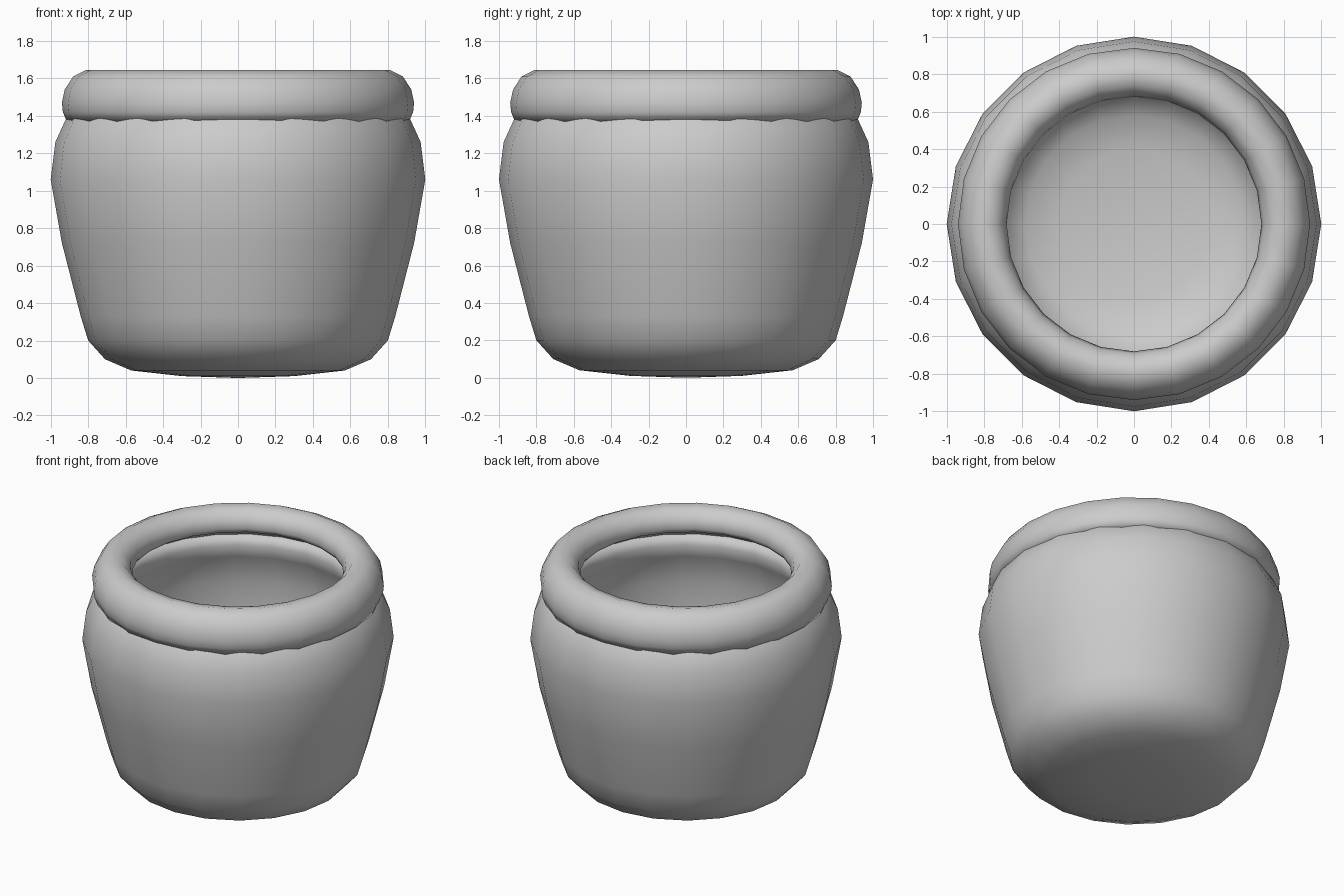
import bpy
import bmesh
import math

cube = bpy.data.objects.get("Cube")
if cube:
    bpy.data.objects.remove(cube, do_unlink=True)

grey = bpy.data.materials.new("plain_grey")
grey.use_nodes = True
colour = (0.6, 0.6, 0.6, 1)
grey.diffuse_color = colour
grey.node_tree.nodes["Principled BSDF"].inputs["Base Color"].default_value = colour


def lathe(name, profile, sides, closed=False):
    """Spin a radius/height profile around z into a smooth object."""
    bm = bmesh.new()
    verts = [bm.verts.new((r, 0, z)) for r, z in profile]
    ends = verts[1:] + verts[:1] if closed else verts[1:]
    edges = [bm.edges.new(pair) for pair in zip(verts, ends)]
    bmesh.ops.spin(bm, geom=verts + edges, cent=(0, 0, 0), axis=(0, 0, 1),
                   angle=math.tau, steps=sides, use_merge=True)
    bmesh.ops.remove_doubles(bm, verts=bm.verts, dist=0.0005)
    bmesh.ops.recalc_face_normals(bm, faces=bm.faces)
    for face in bm.faces:
        face.smooth = True
    mesh = bpy.data.meshes.new(name)
    bm.to_mesh(mesh)
    bm.free()
    mesh.materials.append(grey)
    obj = bpy.data.objects.new(name, mesh)
    bpy.context.collection.objects.link(obj)
    return obj


# Hollow pot: outer wall upwards, over the lip, down the inner wall
outer = [(0, 0), (0.3, 0.01), (0.57, 0.04), (0.71, 0.1), (0.8, 0.2),
         (0.84, 0.33), (0.94, 0.72), (1, 1.06), (0.975, 1.26), (0.92, 1.38)]
lip = [(0.86, 1.44), (0.79, 1.42), (0.755, 1.37)]
inner = [(0.8, 1.27), (0.87, 1.06), (0.82, 0.72), (0.74, 0.36),
         (0.68, 0.23), (0.58, 0.16), (0.4, 0.12), (0, 0.1)]
lathe("pot_body", outer + lip + inner, 20)

# Rounded collar sitting on the lip
collar = [(0.91, 1.36), (0.935, 1.42), (0.94, 1.47), (0.925, 1.54), (0.88, 1.61),
          (0.81, 1.645), (0.74, 1.63), (0.695, 1.58), (0.68, 1.52),
          (0.695, 1.49), (0.76, 1.46), (0.84, 1.4)]
lathe("rim_collar", collar, 24, closed=True)
